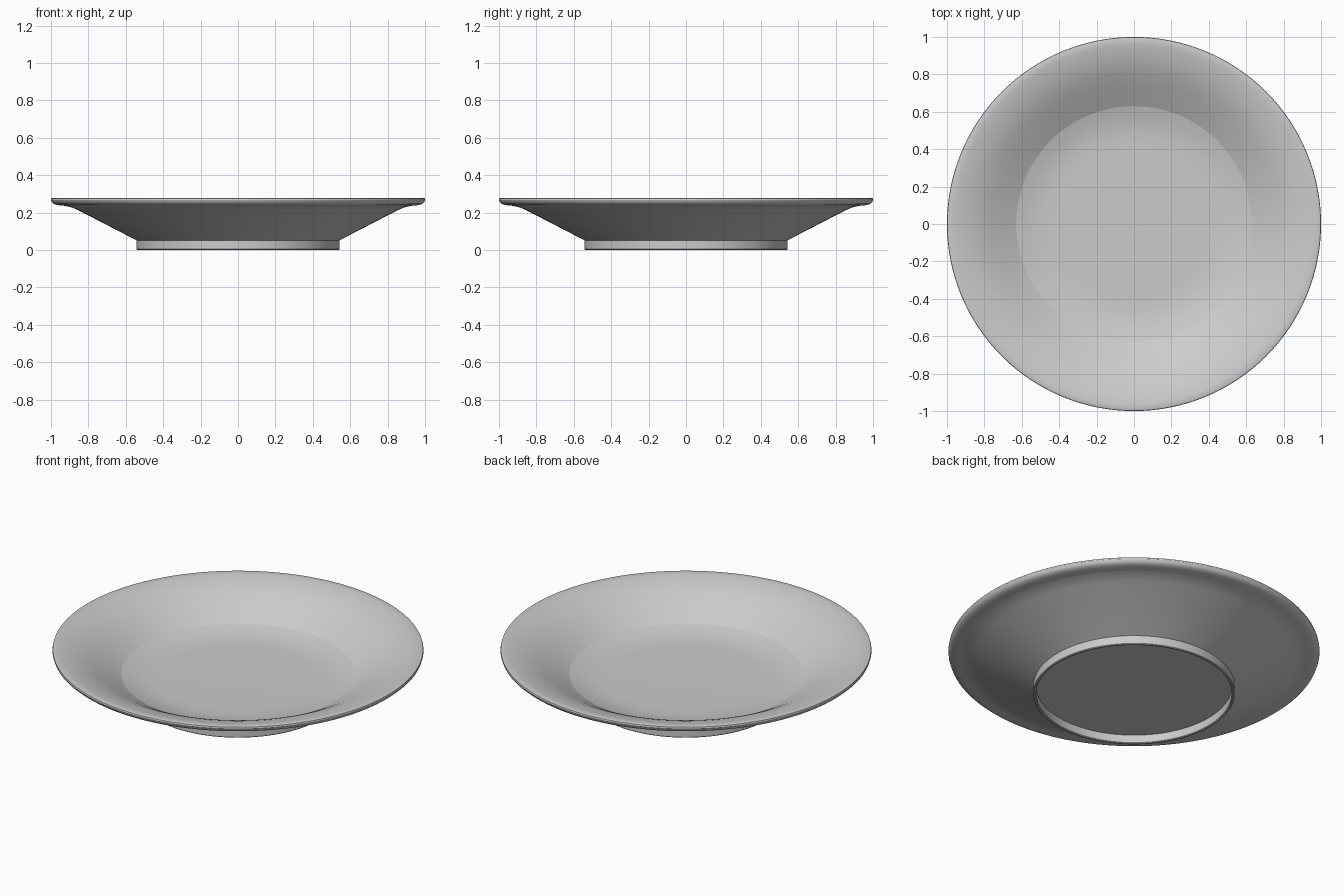
import bpy, bmesh, math

cube = bpy.data.objects.get("Cube")
if cube:
    bpy.data.objects.remove(cube, do_unlink=True)

SEGMENTS = 128

# Glaze colour
glaze = bpy.data.materials.new("grey_glaze")
glaze.use_nodes = True
colour = (0.6, 0.6, 0.6, 1)
glaze.diffuse_color = colour
glaze.node_tree.nodes["Principled BSDF"].inputs["Base Color"].default_value = colour


def lathe(name, profile, creases=()):
    """Turn a (radius, height) profile about z; creases lists sharp profile points."""
    bm = bmesh.new()
    rings = []
    for r, z in profile:
        if r == 0:
            rings.append([bm.verts.new((0, 0, z))] * SEGMENTS)
            continue
        angles = [math.tau * i / SEGMENTS for i in range(SEGMENTS)]
        rings.append([bm.verts.new((r * math.cos(a), r * math.sin(a), z)) for a in angles])
    for low, high in zip(rings, rings[1:]):
        for i in range(SEGMENTS):
            j = (i + 1) % SEGMENTS
            corners = dict.fromkeys((low[i], low[j], high[j], high[i]))
            bm.faces.new(list(corners))
    for index in creases:
        ring = rings[index]
        for i in range(SEGMENTS):
            bm.edges.get((ring[i], ring[i - 1])).smooth = False
    bmesh.ops.recalc_face_normals(bm, faces=bm.faces[:])
    mesh = bpy.data.meshes.new(name)
    bm.to_mesh(mesh)
    bm.free()
    mesh.materials.append(glaze)
    obj = bpy.data.objects.new(name, mesh)
    bpy.context.collection.objects.link(obj)
    bpy.ops.object.select_all(action="DESELECT")
    obj.select_set(True)
    bpy.context.view_layer.objects.active = obj
    bpy.ops.object.shade_smooth_by_angle(angle=math.radians(30), keep_sharp_edges=True)
    return obj


# Closed section: recessed base, foot ring, flared underside, rolled lip, well
underside = [(0, 0.05), (0.527, 0.05), (0.527, 0.004), (0.531, 0), (0.539, 0),
             (0.543, 0.004), (0.543, 0.052), (0.855, 0.213), (0.89, 0.228),
             (0.925, 0.236)]
lip = [(0.965, 0.24), (0.985, 0.246), (0.996, 0.256), (1, 0.268), (0.998, 0.276), (0.99, 0.279)]
bowl = [(0.96, 0.276), (0.92, 0.268), (0.88, 0.257), (0.84, 0.243), (0.8, 0.225),
        (0.75, 0.199), (0.7, 0.171), (0.63, 0.132)]
well = [(0.58, 0.118), (0.53, 0.108), (0.48, 0.102), (0.42, 0.1), (0, 0.1)]

profile = underside + lip + bowl + well
lathe("plate", profile, creases=[profile.index(bowl[-1]), profile.index(underside[-1])])
